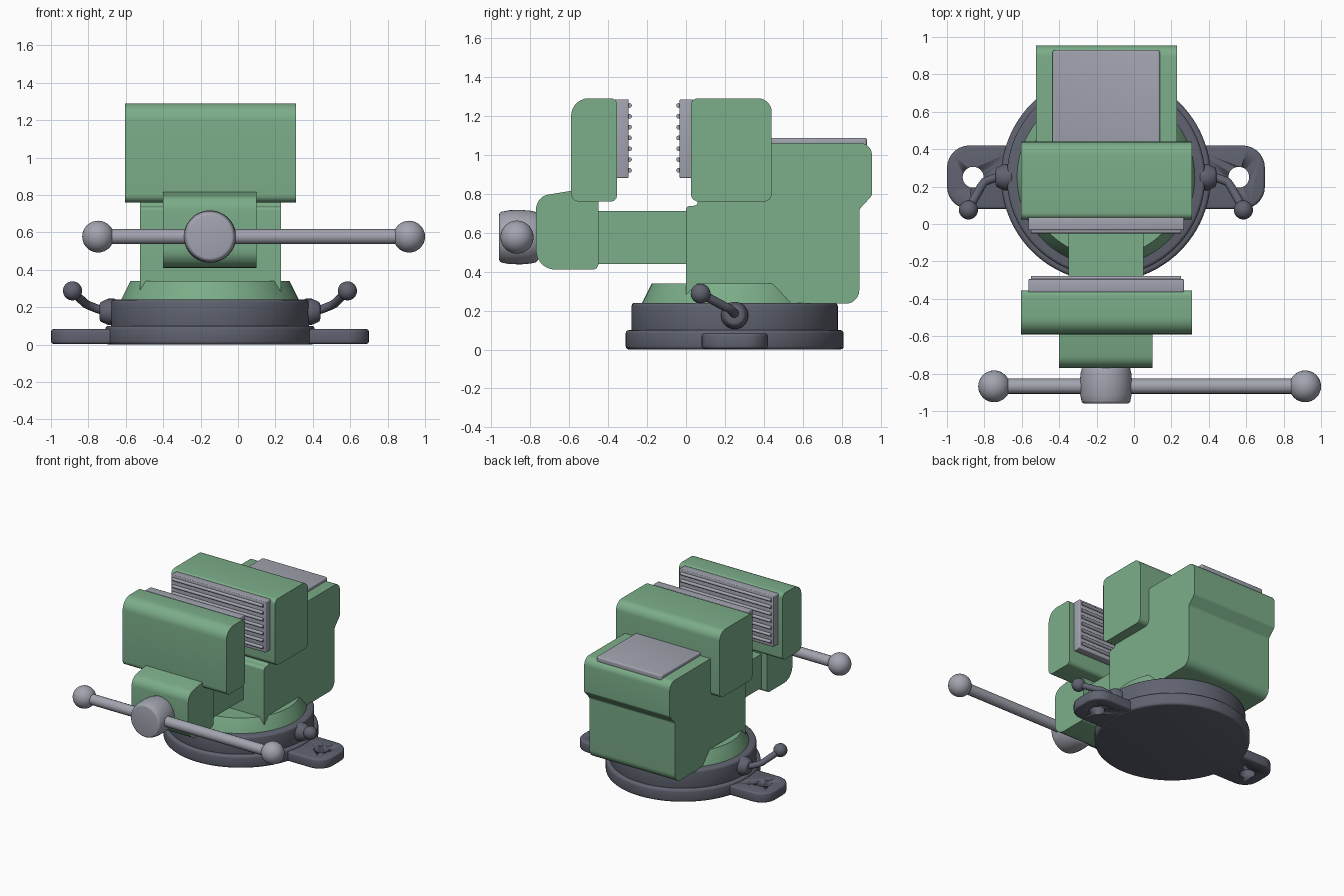
import bpy, bmesh, math
from mathutils import Vector, Matrix

if "Cube" in bpy.data.objects:
    bpy.data.objects.remove(bpy.data.objects["Cube"])

CX, CY = -0.15, 0.25            # vice centre line and swivel axis


def material(name, rgb):
    m = bpy.data.materials.new(name)
    m.diffuse_color = (*rgb, 1)
    m.use_nodes = True
    m.node_tree.nodes["Principled BSDF"].inputs["Base Color"].default_value = m.diffuse_color
    return m


GREEN = material("green_paint", (0.20, 0.42, 0.25))
STEEL = material("light_steel", (0.36, 0.37, 0.43))
IRON = material("dark_iron", (0.115, 0.123, 0.16))


def finish(name, bm, mat, bevel=0, angle=35):
    bmesh.ops.recalc_face_normals(bm, faces=bm.faces)
    me = bpy.data.meshes.new(name)
    bm.to_mesh(me)
    bm.free()
    ob = bpy.data.objects.new(name, me)
    bpy.context.collection.objects.link(ob)
    me.materials.append(mat)
    bpy.ops.object.select_all(action='DESELECT')
    ob.select_set(True)
    bpy.context.view_layer.objects.active = ob
    if bevel:
        b = ob.modifiers.new("bevel", 'BEVEL')
        b.width, b.segments, b.limit_method = bevel, 3, 'ANGLE'
        b.angle_limit = math.radians(40)
        bpy.ops.object.modifier_apply(modifier="bevel")
    bpy.ops.object.shade_smooth_by_angle(angle=math.radians(angle))
    return ob


def rounded(points, seg=7):
    """Round each (a, b, radius) corner of a closed outline."""
    out = []
    for i, (a, b, r) in enumerate(points):
        p = Vector((a, b))
        if r == 0:
            out.append(p)
            continue
        u = (Vector(points[i - 1][:2]) - p).normalized()
        v = (Vector(points[(i + 1) % len(points)][:2]) - p).normalized()
        half = u.angle(v) / 2
        c = p + (u + v).normalized() * (r / math.sin(half))
        s, e = p + u * (r / math.tan(half)) - c, p + v * (r / math.tan(half)) - c
        turn = s.angle(e)
        for k in range(seg + 1):
            t = k / seg
            out.append(c + (s * math.sin((1 - t) * turn) + e * math.sin(t * turn)) / math.sin(turn))
    return out


def prism(name, points, x0, x1, mat, bevel=0, upright=False):
    """Extrude a (y, z) outline along x, or an (x, y) outline along z."""
    bm = bmesh.new()
    place = (lambda p: (p.x, p.y, x0)) if upright else (lambda p: (x0, p.x, p.y))
    face = bm.faces.new([bm.verts.new(place(p)) for p in rounded(points)])
    ext = bmesh.ops.extrude_face_region(bm, geom=[face])
    d = (0, 0, x1 - x0) if upright else (x1 - x0, 0, 0)
    bmesh.ops.translate(bm, vec=d, verts=[g for g in ext['geom'] if isinstance(g, bmesh.types.BMVert)])
    return finish(name, bm, mat, bevel)


def lathe(name, profile, loc, axis, mat, bevel=0, n=64):
    """Spin a (radius, height) profile about an axis and cap its ends."""
    bm = bmesh.new()
    rot = Vector((0, 0, 1)).rotation_difference(Vector(axis)).to_matrix().to_4x4()
    rings = [[bm.verts.new((r * math.cos(2 * math.pi * k / n), r * math.sin(2 * math.pi * k / n), h))
              for k in range(n)] for r, h in profile]
    for lo, hi in zip(rings, rings[1:]):
        for k in range(n):
            bm.faces.new((lo[k], lo[(k + 1) % n], hi[(k + 1) % n], hi[k]))
    bm.faces.new(rings[0])
    bm.faces.new(rings[-1])
    bm.transform(Matrix.Translation(loc) @ rot)
    return finish(name, bm, mat, bevel)


def ball(name, loc, r, mat):
    bm = bmesh.new()
    bmesh.ops.create_uvsphere(bm, u_segments=32, v_segments=16, radius=r)
    bm.transform(Matrix.Translation(loc))
    return finish(name, bm, mat)


def rod(name, path, r, mat):
    cu = bpy.data.curves.new(name, 'CURVE')
    cu.dimensions, cu.bevel_depth, cu.bevel_resolution, cu.use_fill_caps = '3D', r, 5, True
    sp = cu.splines.new('POLY')
    sp.points.add(len(path) - 1)
    for p, co in zip(sp.points, path):
        p.co = (*co, 1)
    ob = bpy.data.objects.new(name, cu)
    bpy.context.collection.objects.link(ob)
    cu.materials.append(mat)
    return ob


def box(a0, a1, b0, b1, r=0):
    return [(a0, b0, r), (a1, b0, r), (a1, b1, r), (a0, b1, r)]


# Swivel base
lathe("base_plate", [(0.56, 0.0), (0.56, 0.10)], (CX, CY, 0), (0, 0, 1), IRON, 0.018, 96)
lathe("swivel_ring", [(0.53, 0.08), (0.53, 0.24)], (CX, CY, 0), (0, 0, 1), IRON, 0.018, 96)
lathe("swivel_cone", [(0.48, 0.22), (0.475, 0.24), (0.425, 0.34)], (CX, CY, 0), (0, 0, 1), GREEN, 0, 96)

# Mounting ears with bolt holes
for side, label in ((-1, "left"), (1, "right")):
    a, b = CX + side * 0.45, CX + side * 0.85
    ear = prism(label + "_mounting_ear",
                [(a, 0.08, 0), (b, 0.08, 0.12), (b, 0.42, 0.12), (a, 0.42, 0)],
                0.003, 0.083, IRON, 0.015, True)
    hole = lathe("bolt_hole_cutter", [(0.056, -0.1), (0.056, 0.2)],
                 (CX + side * 0.71, CY, 0), (0, 0, 1), IRON, 0, 32)
    bpy.context.view_layer.objects.active = ear
    m = ear.modifiers.new("hole", 'BOOLEAN')
    m.operation, m.object, m.solver = 'DIFFERENCE', hole, 'EXACT'
    bpy.ops.object.modifier_apply(modifier="hole")
    bpy.data.objects.remove(hole)

# Swivel lock levers
for side, label in ((-1, "left"), (1, "right")):
    X = lambda d: CX + side * d
    lathe(label + "_lock_knob", [(0.07, 0.0), (0.07, 0.045), (0.05, 0.09)],
          (X(0.50), 0.25, 0.175), (side, 0, 0), IRON, 0.012, 32)
    rod(label + "_lock_lever", [(X(0.55), 0.255, 0.175), (X(0.60), 0.245, 0.19), (X(0.65), 0.225, 0.21),
                                (X(0.668), 0.20, 0.22), (X(0.735), 0.08, 0.285)], 0.023, IRON)
    ball(label + "_lock_ball", (X(0.735), 0.075, 0.287), 0.051, IRON)

# Fixed body and anvil plate
prism("body", [(0.0, 0.235, 0), (0.89, 0.235, 0.07), (0.89, 0.72, 0.03), (0.955, 0.79, 0.03),
               (0.955, 1.06, 0.06), (0.30, 1.06, 0), (0.30, 0.80, 0), (0.06, 0.80, 0),
               (0.06, 0.74, 0.02), (0.0, 0.735, 0.02)], -0.525, 0.23, GREEN)
prism("anvil_plate", box(-0.435, 0.14, 0.40, 0.93, 0.015), 1.04, 1.086, STEEL, 0.01, True)

# Jaws
prism("fixed_jaw", [(0.025, 0.76, 0.04), (0.44, 0.76, 0.04), (0.44, 1.29, 0.07), (0.025, 1.29, 0.035)],
      -0.605, 0.31, GREEN)
prism("moving_jaw", [(-0.59, 0.76, 0.04), (-0.355, 0.76, 0.03), (-0.355, 1.29, 0.03), (-0.59, 1.29, 0.09)],
      -0.605, 0.31, GREEN)
for label, y0, y1, face in (("moving", -0.365, -0.295, -0.29), ("fixed", -0.033, 0.035, -0.038)):
    prism(label + "_jaw_plate", box(y0, y1, 0.88, 1.285), -0.565, 0.267, STEEL, 0.006)
    for i in range(7):
        lathe(f"{label}_jaw_ridge_{i + 1}", [(0.012, 0), (0.012, 0.80)],
              (-0.55, face, 0.92 + i * 0.0555), (1, 0, 0), STEEL, 0, 16)

# Sliding bar and front slide block
prism("slide_bar", box(-0.50, 0.05, 0.44, 0.71), -0.35, 0.05, GREEN)
prism("slide_block", [(-0.77, 0.41, 0.10), (-0.45, 0.41, 0.03), (-0.45, 0.83, 0),
                      (-0.50, 0.83, 0), (-0.77, 0.785, 0.075)], -0.40, 0.10, GREEN)

# Screw head and sliding handle
lathe("screw_head", [(0.127, 0), (0.136, 0.04), (0.14, 0.09), (0.138, 0.15), (0.128, 0.20)],
      (CX, -0.76, 0.577), (0, -1, 0), STEEL, 0.014)
rod("handle_bar", [(-0.75, -0.868, 0.577), (0.915, -0.868, 0.577)], 0.041, STEEL)
for label, x in (("left", -0.748), ("right", 0.915)):
    ball(label + "_handle_ball", (x, -0.868, 0.577), 0.085, STEEL)
